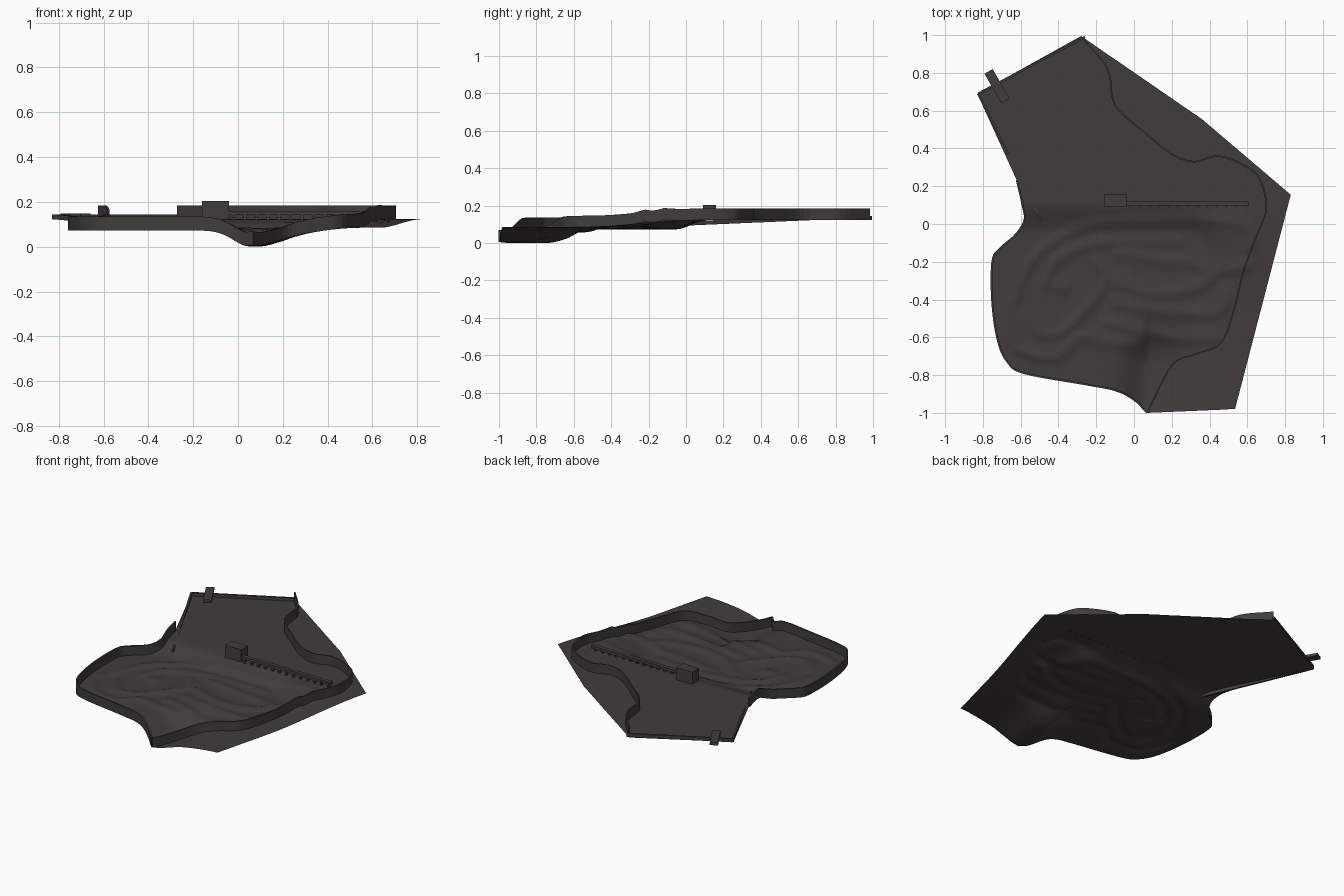
import bpy, bmesh, math
from mathutils import Vector

old = bpy.data.objects.get("Cube")
if old:
    bpy.data.objects.remove(old)


def material(name, colour):
    m = bpy.data.materials.new(name)
    m.use_nodes = True
    m.diffuse_color = (*colour, 1)
    bsdf = next(n for n in m.node_tree.nodes if n.type == 'BSDF_PRINCIPLED')
    bsdf.inputs["Base Color"].default_value = (*colour, 1)
    return m


DIRT = material("dark dirt", (0.055, 0.046, 0.046))


def spline(points, steps=6):
    """Smooth path through the given plan points."""
    p = [Vector(q) for q in points]
    p = [2 * p[0] - p[1]] + p + [2 * p[-1] - p[-2]]
    path = []
    for a, b, c, d in zip(p, p[1:], p[2:], p[3:]):
        for i in range(steps):
            t = i / steps
            path.append(b + (c - a) * t / 2 + (2 * a - 5 * b + 4 * c - d) * t**2 / 2
                        + (3 * b - a - 3 * c + d) * t**3 / 2)
    return path + [p[-2]]


def ease(low, high, value):
    t = min(max((value - low) / (high - low), 0), 1)
    return t * t * (3 - 2 * t)


def distance(point, path):
    best = 9
    for a, b in zip(path, path[1:]):
        ab = b - a
        t = min(max((point - a).dot(ab) / ab.length_squared, 0), 1)
        best = min(best, (point - a - ab * t).length)
    return best


# Plan paths of the boundary
left_edge = spline([(.07, -1), (0, -.93), (-.1, -.88), (-.25, -.85), (-.58, -.79),
                    (-.67, -.73), (-.72, -.62), (-.75, -.42), (-.75, -.2), (-.71, -.13),
                    (-.63, -.06), (-.58, .02), (-.59, .1), (-.62, .23)])
right_fence = spline([(-.27, .98), (-.14, .82), (-.1, .63), (.05, .49), (.2, .37),
                      (.32, .33), (.45, .36), (.6, .3), (.67, .23), (.7, .08),
                      (.65, -.06), (.58, -.25), (.53, -.45), (.46, -.63), (.32, -.69),
                      (.2, -.75), (.07, -1)])

# Banked ridges of the winding track: half width, height, path
ridges = [(.03, .012, spline(path, 2)) for path in (
    [(-.63, -.4), (-.56, -.22), (-.42, -.09), (-.2, 0), (.1, .01), (.45, .02), (.6, -.02), (.62, -.12)],
    [(-.47, -.32), (-.42, -.2), (-.3, -.13), (-.1, -.09), (.25, -.09)],
    [(-.08, -.15), (.2, -.2), (.3, -.2), (.45, -.25), (.6, -.22)],
    [(-.1, -.3), (.1, -.37), (.35, -.33), (.46, -.22)],
    [(-.1, -.42), (.15, -.46), (.45, -.47), (.5, -.35)],
    [(-.15, -.52), (.2, -.6), (.42, -.6)],
    [(-.55, -.48), (-.5, -.58), (-.38, -.57), (-.25, -.45), (-.15, -.3), (-.2, -.2)],
    [(-.68, -.45), (-.62, -.66), (-.4, -.7), (-.3, -.6), (-.15, -.62), (0, -.63)])]
mound = Vector((-.38, -.33))
valley = [Vector((.08, -.75)), Vector((.06, -.95))]


def height(x, y):
    """Ground level: lower track, raised back yard, ridges and a front valley."""
    p = Vector((x, y))
    start = -.06 - .55 * ease(.3, .65, x)
    z = .073 + .05 * ease(start, .12, y) + .012 * ease(.3, .55, x) * (1 - ease(start, .12, y))
    if -.75 < y < .08:
        z += max(h * math.exp(-(distance(p, r) / w) ** 2) for w, h, r in ridges)
        z += .008 * ease(.06, .03, (p - mound).length) if (p - mound).length < .06 else 0
    width = .11 if x < .07 else .18
    return max(z - .073 * math.exp(-(distance(p, valley) / width) ** 2), 0)


def finish(name, bm, smooth=False):
    bmesh.ops.recalc_face_normals(bm, faces=bm.faces)
    mesh = bpy.data.meshes.new(name)
    bm.to_mesh(mesh)
    bm.free()
    obj = bpy.data.objects.new(name, mesh)
    bpy.context.collection.objects.link(obj)
    mesh.materials.append(DIRT)
    if smooth:
        for f in mesh.polygons:
            f.use_smooth = True
    return obj


# Ground: outline sliced into a grid, then raised
bm = bmesh.new()
outline = [(-.83, .69), (-.28, .995), (.36, .555), (.83, .155), (.535, -.98)] + left_edge
face = bm.faces.new([bm.verts.new((p[0], p[1], 0)) for p in outline])
bmesh.ops.triangulate(bm, faces=[face])
for axis in (Vector((1, 0, 0)), Vector((0, 1, 0))):
    for i in range(-40, 41):
        bmesh.ops.bisect_plane(bm, geom=bm.verts[:] + bm.edges[:] + bm.faces[:], dist=1e-5,
                               plane_co=axis * (i * .025 + .003), plane_no=axis)
bmesh.ops.remove_doubles(bm, verts=bm.verts, dist=.001)
for v in bm.verts:
    v.co.z = height(v.co.x, v.co.y)
bmesh.ops.triangulate(bm, faces=bm.faces)
ground = finish("ground", bm, True)
if sum(f.normal.z for f in ground.data.polygons) < 0:
    ground.data.flip_normals()


def wall(name, path, tall, thick):
    """Upright band that follows the ground along a path."""
    bm = bmesh.new()
    rows = []
    for p in path:
        z = height(p[0], p[1])
        rows.append([bm.verts.new((p[0], p[1], z + dz)) for dz in (0, tall)])
    for a, b in zip(rows, rows[1:]):
        bm.faces.new((a[0], b[0], b[1], a[1]))
    obj = finish(name, bm)
    mod = obj.modifiers.new("thickness", 'SOLIDIFY')
    mod.thickness = thick
    mod.offset = 0
    return obj


wall("right_fence", right_fence, .062, .008)
wall("left_fence", left_edge, .062, .01)
wall("back_rail", [(-.825, .69), (-.26, .99)], .022, .012)
wall("side_rail", [(-.825, .69), (-.49, .02)], .022, .012)


def box(name, centre, size, turn=0):
    bm = bmesh.new()
    bmesh.ops.create_cube(bm, size=1)
    for v in bm.verts:
        v.co = Vector(a * b for a, b in zip(v.co, size))
    obj = finish(name, bm)
    obj.location = centre
    obj.rotation_euler.z = turn
    return obj


# Entrance slab, start hut and start gate with its posts
box("entrance_slab", (-.725, .73, .14), (.05, .18, .018), math.radians(30))
box("start_hut", (-.1, .125, .163), (.12, .07, .082))
box("start_beam", (.285, .107, .15), (.65, .026, .018))
for i in range(13):
    box("gate_post", (-.02 + i * .051, .1, .134), (.014, .014, .03))
